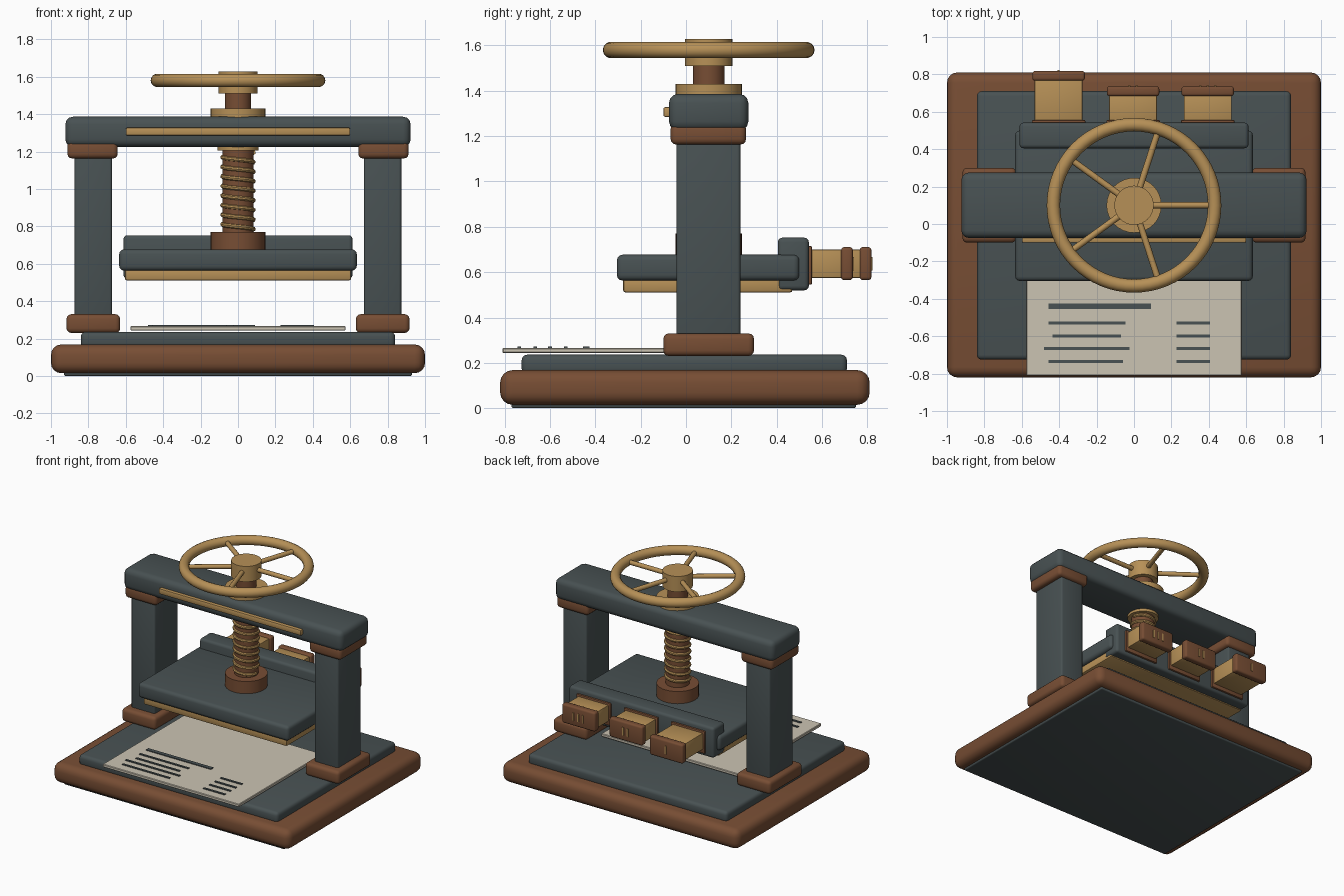
import bpy, bmesh
from math import sin, cos, pi, tau
from mathutils import Vector, Matrix

if "Cube" in bpy.data.objects:
    bpy.data.objects.remove(bpy.data.objects["Cube"])


def make_material(name, rgb):
    m = bpy.data.materials.new(name)
    m.use_nodes = True
    m.diffuse_color = (*rgb, 1)
    m.node_tree.nodes["Principled BSDF"].inputs["Base Color"].default_value = (*rgb, 1)
    return m


SLATE = make_material("slate iron", (0.065, 0.083, 0.086))
WOOD = make_material("brown wood", (0.185, 0.075, 0.034))
BRASS = make_material("brass", (0.47, 0.28, 0.095))
PAPER = make_material("paper", (0.60, 0.55, 0.45))
AXIS_Y = 0.1  # the screw and frame sit slightly behind the middle


def finish(name, bm, mat, smooth=True):
    bmesh.ops.recalc_face_normals(bm, faces=bm.faces)
    me = bpy.data.meshes.new(name)
    bm.to_mesh(me)
    bm.free()
    me.materials.append(mat)
    ob = bpy.data.objects.new(name, me)
    bpy.context.collection.objects.link(ob)
    if smooth:
        shade(ob)
    return ob


def shade(ob):
    bpy.ops.object.select_all(action="DESELECT")
    ob.select_set(True)
    bpy.context.view_layer.objects.active = ob
    bpy.ops.object.shade_smooth_by_angle(angle=0.6)


def box(name, xs, ys, zs, mat, bevel=0.0, segments=3):
    """Box between pairs of limits, with rounded edges."""
    lims = (xs, ys, zs)
    bm = bmesh.new()
    bmesh.ops.create_cube(bm, size=1)
    for v in bm.verts:
        v.co = [sum(l) / 2 + c * (l[1] - l[0]) for l, c in zip(lims, v.co)]
    if bevel:
        bmesh.ops.bevel(bm, geom=bm.edges[:], offset=bevel, segments=segments,
                        profile=0.5, affect="EDGES")
    return finish(name, bm, mat, bevel > 0)


def rod(name, a, b, r, mat, sides=32):
    """Cylinder from point a to point b."""
    a, b = Vector(a), Vector(b)
    turn = (b - a).to_track_quat("Z", "Y").to_matrix().to_4x4()
    bm = bmesh.new()
    bmesh.ops.create_cone(bm, cap_ends=True, segments=sides, radius1=r, radius2=r,
                          depth=(b - a).length,
                          matrix=Matrix.Translation((a + b) / 2) @ turn)
    return finish(name, bm, mat)


def disc(name, r, z0, z1, mat):
    return rod(name, (0, AXIS_Y, z0), (0, AXIS_Y, z1), r, mat)


# Base
box("bottom_plate", (-.93, .93), (-.77, .75), (0, .04), SLATE, .01)
box("wooden_base", (-1, 1), (-.82, .81), (.015, .168), WOOD, .055, 4)
box("press_bed", (-.84, .84), (-.725, .71), (.15, .236), SLATE, .025)

# Frame: columns with feet and caps, and the cross beam
for side, s in (("left", 1), ("right", -1)):
    def span(a, b):
        return tuple(sorted((a * s, b * s)))
    box(side + "_column_foot", span(.63, .917), (-.1, .3), (.23, .33), WOOD, .025)
    box(side + "_column", span(.673, .873), (-.043, .24), (.3, 1.2), SLATE, .014)
    box(side + "_column_cap", span(.643, .912), (-.068, .265), (1.163, 1.255), WOOD, .025)
box("cross_beam", (-.923, .923), (-.075, .275), (1.225, 1.386), SLATE, .04)
box("beam_brass_strip", (-.6, .6), (-.1, -.06), (1.285, 1.328), BRASS, .008, 2)

# Screw with its collars
disc("upper_collar", .147, 1.37, 1.43, BRASS)
disc("lower_collar", .11, 1.205, 1.24, BRASS)
disc("screw_neck", .07, 1.42, 1.53, WOOD)
disc("screw_shaft", .083, .7, 1.23, WOOD)
disc("screw_socket", .147, .66, .77, WOOD)

TURNS, STEPS = 8, 32
curve = bpy.data.curves.new("screw_thread", "CURVE")
curve.dimensions = "3D"
curve.bevel_depth = .012
curve.bevel_resolution = 2
curve.use_fill_caps = True
path = curve.splines.new("POLY")
path.points.add(TURNS * STEPS)
for i, p in enumerate(path.points):
    t = i / STEPS * tau
    p.co = (.083 * cos(t), AXIS_Y - .083 * sin(t), .785 + .41 * i / (TURNS * STEPS), 1)
curve.materials.append(BRASS)
thread = bpy.data.objects.new("screw_thread", curve)
bpy.context.collection.objects.link(thread)
bpy.ops.object.select_all(action="DESELECT")
thread.select_set(True)
bpy.context.view_layer.objects.active = thread
bpy.ops.object.convert(target="MESH")
shade(bpy.context.view_layer.objects.active)

# Hand wheel
WHEEL_Z = 1.58
disc("wheel_hub", .105, 1.51, 1.628, BRASS)
bpy.ops.mesh.primitive_torus_add(location=(0, AXIS_Y, WHEEL_Z), major_radius=.431,
                                 minor_radius=.036, major_segments=64, minor_segments=14)
rim = bpy.context.object
rim.name = "wheel_rim"
rim.data.materials.append(BRASS)
shade(rim)
for i in range(5):
    d = Vector((cos(i * tau / 5), sin(i * tau / 5), 0))
    c = Vector((0, AXIS_Y, WHEEL_Z))
    rod(f"wheel_spoke_{i + 1}", c + d * .08, c + d * .405, .017, BRASS, 12)

# Pressing plate
box("platen", (-.635, .635), (-.305, .5), (.563, .677), SLATE, .025)
box("platen_brass_face", (-.605, .605), (-.278, .47), (.51, .58), BRASS, .012, 2)
box("rear_rail", (-.612, .612), (.405, .542), (.52, .752), SLATE, .02)

# Drawers on the rear rail, each numbered with small brass bars
for n, (x, end) in enumerate(((-.403, .818), (-.005, .736), (.394, .736)), 1):
    box(f"drawer_{n}_frame", (x - .143, x + .143), (.53, .556), (.545, .715), WOOD, .006, 2)
    box(f"drawer_{n}_body", (x - .128, x + .128), (.54, end - .03), (.575, .7), BRASS, .006, 2)
    box(f"drawer_{n}_front", (x - .14, x + .14), (end - .052, end), (.565, .711), WOOD, .014)
    for k in range(n):
        bx = x + (k - (n - 1) / 2) * .04
        box(f"drawer_{n}_bar_{k + 1}", (bx - .006, bx + .006), (end - .003, end + .005),
            (.608, .668), BRASS)

# Paper sheet with printed lines
box("paper_sheet", (-.575, .575), (-.81, .2), (.243, .266), PAPER, .004, 1)


def ink(name, x0, x1, y, half):
    box(name, (x0, x1), (y - half, y + half), (.264, .272), SLATE)


ink("printed_heading", -.458, .09, -.44, .015)
LINES = ((-.53, -.458, -.045), (-.6, -.437, -.07), (-.665, -.48, -.025), (-.735, -.457, -.06))
for i, (y, x0, x1) in enumerate(LINES, 1):
    ink(f"printed_line_{i}", x0, x1, y, .008)
    ink(f"printed_note_{i}", .226, .406, y, .008)
